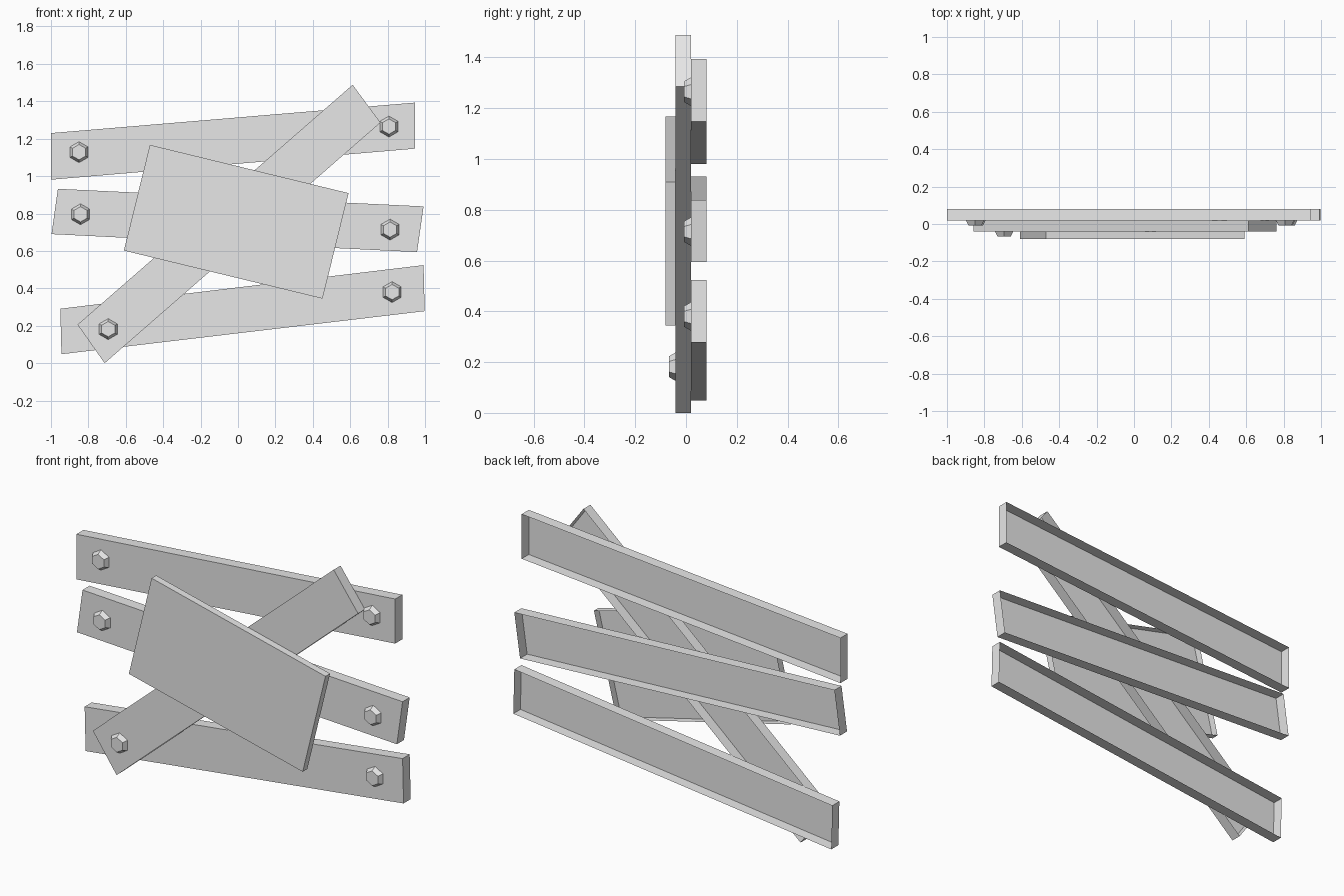
import bpy
import bmesh
from math import sin, cos, pi

# Remove the default object
default = bpy.data.objects.get("Cube")
if default:
    bpy.data.objects.remove(default, do_unlink=True)

# Single plain grey used on every part
grey = bpy.data.materials.new("plain_grey")
grey.use_nodes = True
colour = (0.8, 0.8, 0.8, 1.0)
grey.diffuse_color = colour
for node in grey.node_tree.nodes:
    if node.type == 'BSDF_PRINCIPLED':
        node.inputs["Base Color"].default_value = colour


def open_shell(name, back, front, y_back, y_front):
    """Front face plus side walls, left open at the back; outlines are (x, z)
    pairs running clockwise as seen from the front."""
    bm = bmesh.new()
    rear = [bm.verts.new((x, y_back, z)) for x, z in back]
    face = [bm.verts.new((x, y_front, z)) for x, z in front]
    bm.faces.new(face[::-1])
    count = len(face)
    for i in range(count):
        j = (i + 1) % count
        bm.faces.new((face[i], face[j], rear[j], rear[i]))
    mesh = bpy.data.meshes.new(name)
    bm.to_mesh(mesh)
    bm.free()
    mesh.materials.append(grey)
    obj = bpy.data.objects.new(name, mesh)
    bpy.context.collection.objects.link(obj)
    return obj


def board(name, corners, y_back, y_front):
    return open_shell(name, corners, corners, y_back, y_front)


def hexagon(x, z, radius):
    return [(x + radius * sin(i * pi / 3), z + radius * cos(i * pi / 3))
            for i in range(6)]


def bolt(name, x, z, y_base):
    return open_shell(name, hexagon(x, z, 0.056), hexagon(x, z, 0.041),
                      y_base, y_base - 0.026)


# Depth of each layer, from the back to the front
BACK, PLANK, BRACE, PLATE = 0.081, 0.019, -0.041, -0.081

# Three crooked planks
board("top_plank", [(-1, 1.23), (0.947, 1.393), (0.947, 1.147), (-1, 0.981)],
      BACK, PLANK)
board("middle_plank", [(-0.963, 0.932), (0.992, 0.838), (0.957, 0.594), (-0.997, 0.69)],
      BACK, PLANK)
board("bottom_plank", [(-0.95, 0.291), (0.992, 0.524), (0.998, 0.278), (-0.944, 0.048)],
      BACK, PLANK)

# Diagonal brace across the planks
board("diagonal_brace", [(-0.858, 0.206), (0.613, 1.488), (0.762, 1.286), (-0.713, 0)],
      PLANK, BRACE)

# Tilted sign plate on the brace
board("sign_plate", [(-0.471, 1.167), (0.591, 0.909), (0.452, 0.345), (-0.61, 0.602)],
      BRACE, PLATE)

# Hexagonal bolts on the planks and on the foot of the brace
bolt("top_right_bolt", -0.85, 1.128, PLANK)
bolt("top_left_bolt", 0.807, 1.265, PLANK)
bolt("middle_right_bolt", -0.842, 0.796, PLANK)
bolt("middle_left_bolt", 0.813, 0.714, PLANK)
bolt("bottom_left_bolt", 0.824, 0.38, PLANK)
bolt("brace_bolt", -0.694, 0.182, BRACE)
